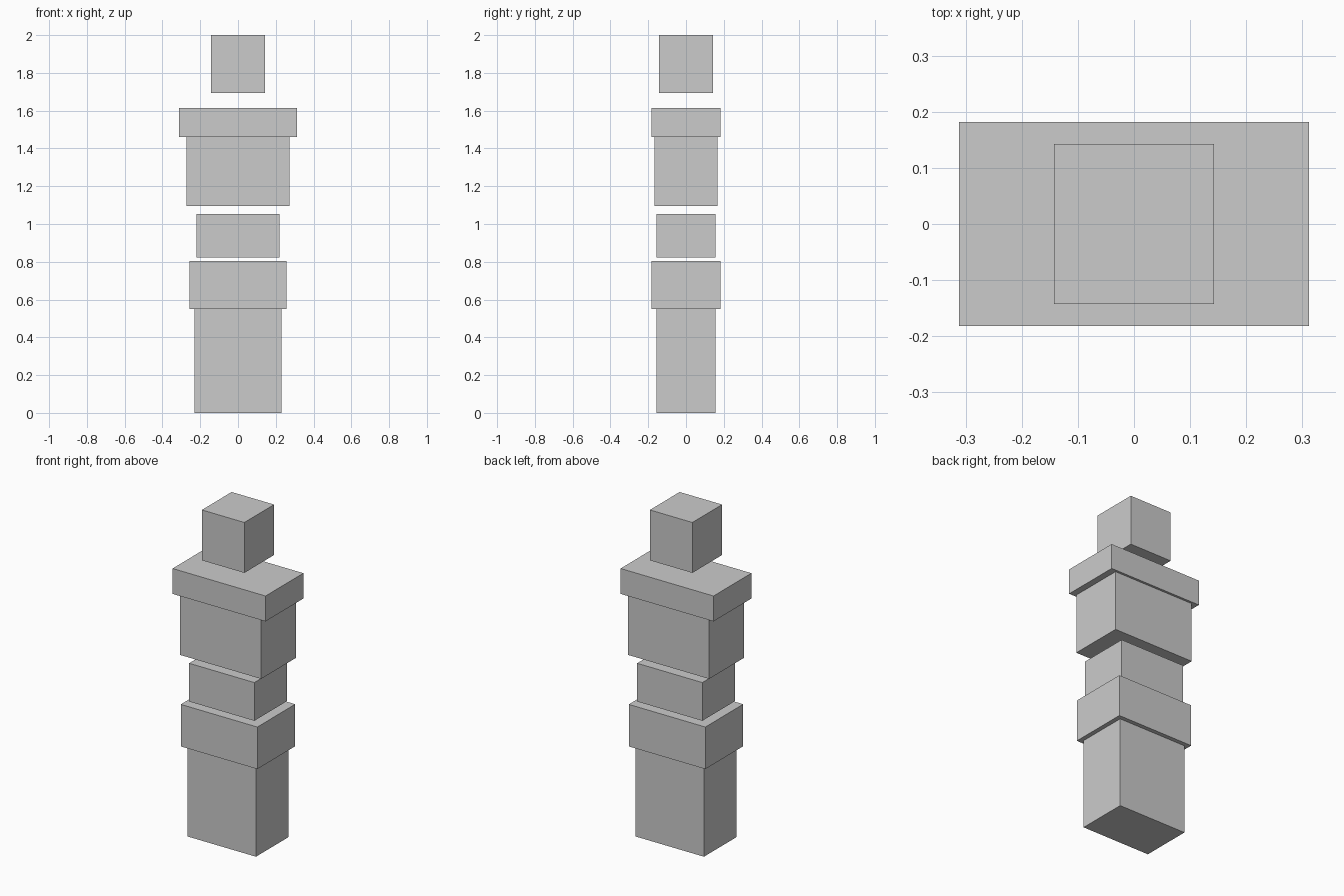
import bpy

if "Cube" in bpy.data.objects:
    bpy.data.objects.remove(bpy.data.objects["Cube"])


def box(name, width, depth, bottom, top):
    """Centred box spanning bottom..top in z."""
    bpy.ops.mesh.primitive_cube_add(size=1, location=(0, 0, (bottom + top) / 2))
    obj = bpy.context.object
    obj.name = name
    obj.scale = (width, depth, top - bottom)
    bpy.ops.object.transform_apply(location=False, rotation=False, scale=True)
    return obj


# Stacked blocks of the figure, bottom to top: width, depth, bottom, top
parts = {
    "legs": (0.46, 0.312, 0.0, 0.549),
    "hips": (0.514, 0.363, 0.549, 0.804),
    "waist": (0.438, 0.312, 0.822, 1.054),
    "chest": (0.545, 0.335, 1.095, 1.46),
    "shoulders": (0.624, 0.363, 1.46, 1.614),
    "head": (0.285, 0.285, 1.694, 2.0),
}
for name, dims in parts.items():
    box(name, *dims)
